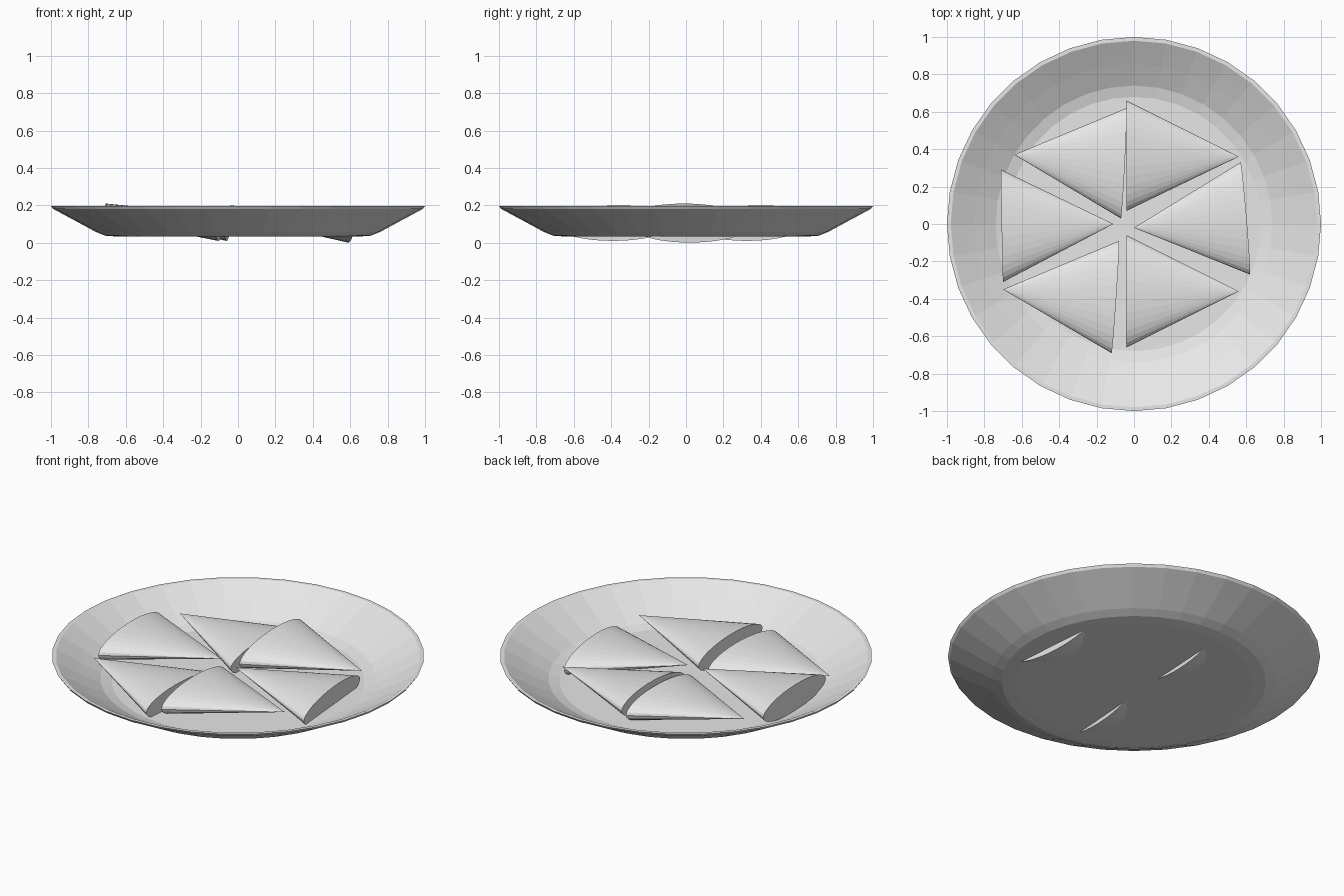
import bpy, bmesh, math
from mathutils import Vector, Matrix

cube = bpy.data.objects.get("Cube")
if cube:
    bpy.data.objects.remove(cube, do_unlink=True)

grey = bpy.data.materials.new("light_grey")
grey.use_nodes = True
grey.diffuse_color = (0.8, 0.8, 0.8, 1)
grey.node_tree.nodes["Principled BSDF"].inputs["Base Color"].default_value = (0.8, 0.8, 0.8, 1)


def finish(name, bm):
    """Turn a bmesh into a flat-shaded object."""
    bmesh.ops.recalc_face_normals(bm, faces=bm.faces)
    mesh = bpy.data.meshes.new(name)
    bm.to_mesh(mesh)
    bm.free()
    mesh.materials.append(grey)
    obj = bpy.data.objects.new(name, mesh)
    bpy.context.collection.objects.link(obj)
    return obj


# Plate: closed thin profile turned around z
profile = [(0, .033), (.64, .033), (.71, .038), (.76, .058), (.88, .123),
           (.99, .182), (1, .197), (.98, .197), (.93, .168), (.855, .125),
           (.74, .063), (.68, .047), (0, .045)]
bm = bmesh.new()
verts = [bm.verts.new((r, 0, z)) for r, z in profile]
edges = [bm.edges.new(pair) for pair in zip(verts, verts[1:])]
bmesh.ops.spin(bm, geom=verts + edges, cent=(0, 0, 0), axis=(0, 0, 1),
               angle=math.tau, steps=36, use_merge=True)
bmesh.ops.remove_doubles(bm, verts=bm.verts, dist=0.0005)
finish("plate", bm)


# Wedges: flattened cones, each given by its tip and the two base corners
def wedge(name, tip, corner_a, corner_b, half_thickness=0.08):
    tip, a, b = Vector(tip), Vector(corner_a), Vector(corner_b)
    base = (a + b) / 2
    across, along = (a - b) / 2, tip - base
    up = across.cross(along).normalized() * half_thickness
    place = Matrix((across, up, along)).transposed().to_4x4()
    place.translation = base
    bm = bmesh.new()
    bmesh.ops.create_cone(bm, cap_ends=True, segments=32, radius1=1, radius2=0, depth=1,
                          matrix=place @ Matrix.Translation((0, 0, 0.5)))
    finish(name, bm)


wedge("wedge_back_right", (-.64, .37, .135), (-.04, .62, .09), (-.07, .03, .09))
wedge("wedge_back_left", (.56, .36, .12), (-.04, .66, .13), (-.04, .07, .11))
wedge("wedge_left", (0, -.02, .134), (.57, .33, .084), (.62, -.27, .078))
wedge("wedge_front_left", (.56, -.36, .15), (-.04, -.06, .12), (-.04, -.66, .12))
wedge("wedge_front_right", (-.70, -.35, .13), (-.08, -.09, .09), (-.12, -.69, .09))
wedge("wedge_right", (-.11, 0, .15), (-.71, .29, .13), (-.70, -.31, .13))
